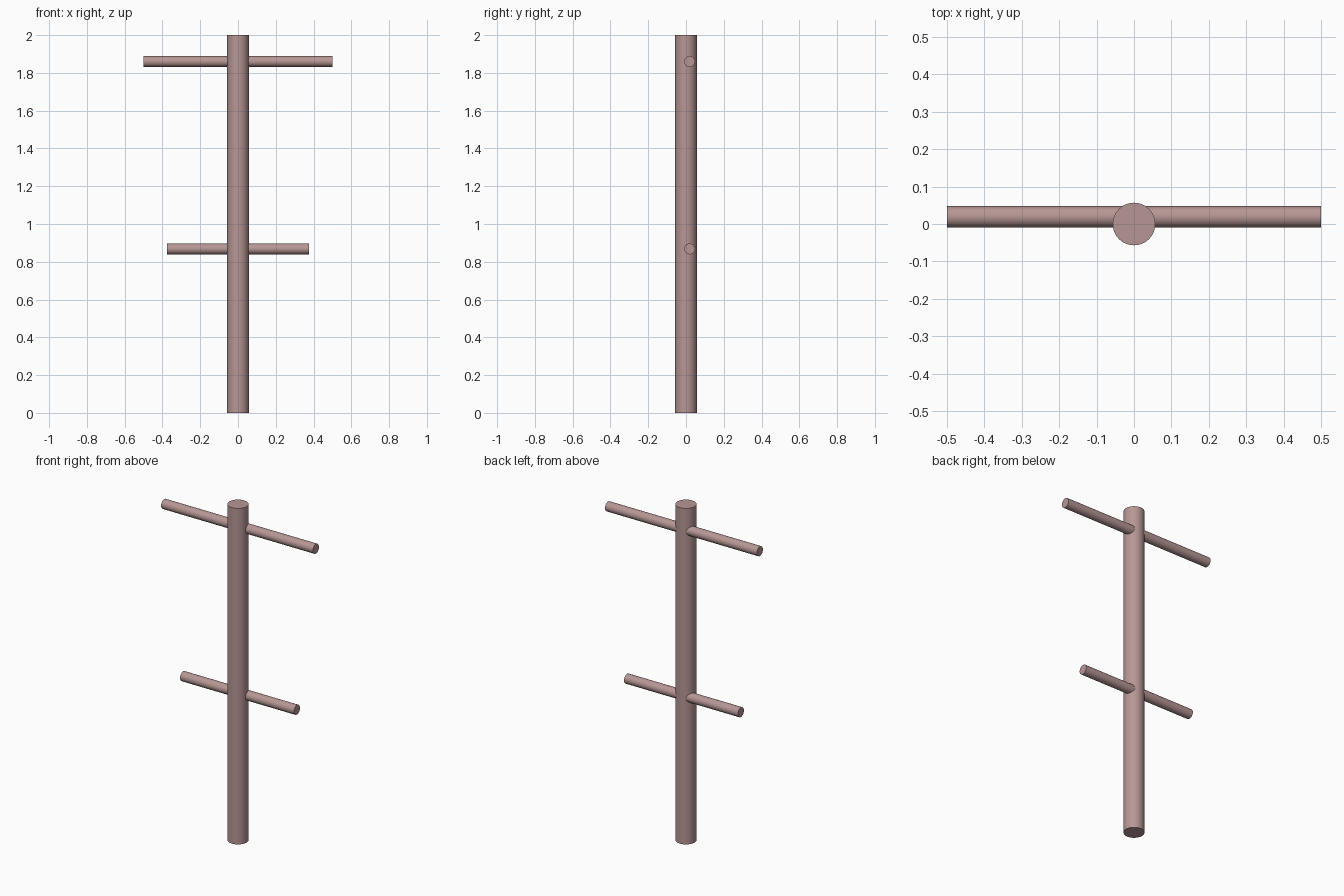
import bpy
from math import pi, radians

if "Cube" in bpy.data.objects:
    bpy.data.objects.remove(bpy.data.objects["Cube"])

wood = bpy.data.materials.new("wood")
wood.diffuse_color = (0.47, 0.31, 0.30, 1)
wood.use_nodes = True
wood.node_tree.nodes["Principled BSDF"].inputs["Base Color"].default_value = wood.diffuse_color


def rod(name, radius, length, location, rotation=(0, 0, 0)):
    bpy.ops.mesh.primitive_cylinder_add(vertices=32, radius=radius, depth=length,
                                        location=location, rotation=rotation)
    obj = bpy.context.object
    obj.name = name
    obj.data.materials.append(wood)
    bpy.ops.object.shade_smooth_by_angle(angle=radians(30))
    return obj


# Upright post
rod("post", 0.057, 2.0, (0, 0, 1.0))

# Horizontal crossbars, set slightly towards the back of the post
for name, length, z in (("upper_crossbar", 1.0, 1.86), ("lower_crossbar", 0.75, 0.868)):
    rod(name, 0.0285, length, (0, 0.019, z), (0, pi / 2, 0))
